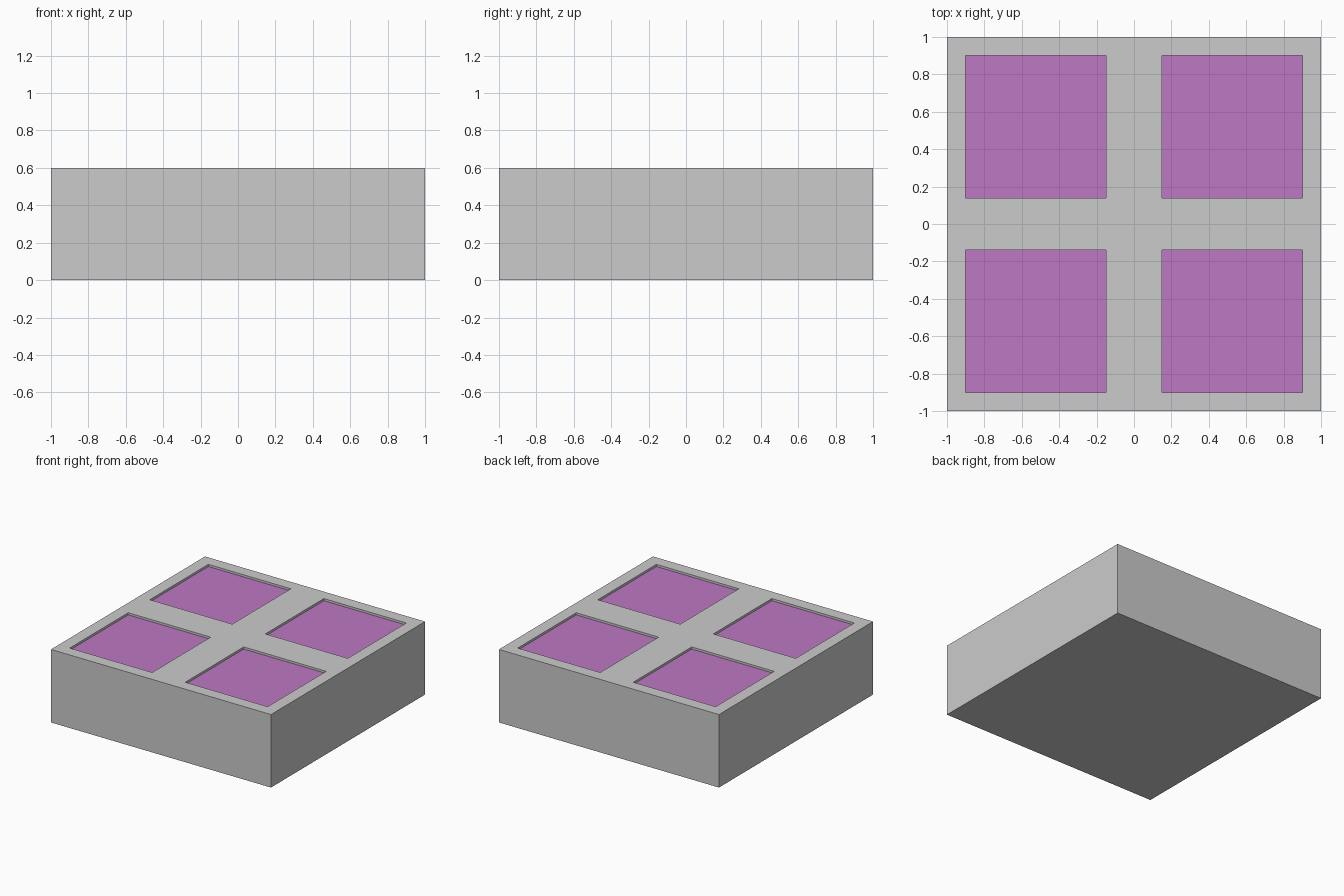
import bpy, bmesh

if "Cube" in bpy.data.objects:
    bpy.data.objects.remove(bpy.data.objects["Cube"])

HEIGHT, DEPTH = 0.6, 0.02
INNER_X, INNER_Y, OUTER = 0.15, 0.14, 0.9

purple = bpy.data.materials.new("purple")
purple.diffuse_color = (0.51, 0.19, 0.55, 1)
purple.use_nodes = True
purple.node_tree.nodes["Principled BSDF"].inputs["Base Color"].default_value = purple.diffuse_color


def box(bm, x0, x1, y0, y1, z0, z1):
    made = bmesh.ops.create_cube(bm, size=1)["verts"]
    for v in made:
        v.co.x = x1 if v.co.x > 0 else x0
        v.co.y = y1 if v.co.y > 0 else y0
        v.co.z = z1 if v.co.z > 0 else z0


def finish(name, bm):
    mesh = bpy.data.meshes.new(name)
    bm.to_mesh(mesh)
    bm.free()
    obj = bpy.data.objects.new(name, mesh)
    bpy.context.collection.objects.link(obj)
    return obj


def quadrants():
    for sx in (-1, 1):
        for sy in (-1, 1):
            xs = sorted((sx * INNER_X, sx * OUTER))
            ys = sorted((sy * INNER_Y, sy * OUTER))
            yield (*xs, *ys)


# Solid slab
bm = bmesh.new()
box(bm, -1, 1, -1, 1, 0, HEIGHT)
slab = finish("slab", bm)

# Cutter for the four shallow recesses
bm = bmesh.new()
for q in quadrants():
    box(bm, *q, HEIGHT - DEPTH, HEIGHT + 0.1)
cutter = finish("recess_cutter", bm)
cutter.hide_render = True
cutter.hide_viewport = True
cut = slab.modifiers.new("recesses", "BOOLEAN")
cut.operation = "DIFFERENCE"
cut.solver = "EXACT"
cut.object = cutter

# Purple panels lying on the recess floors
for i, (x0, x1, y0, y1) in enumerate(quadrants()):
    bm = bmesh.new()
    z = HEIGHT - DEPTH + 0.002
    bm.faces.new([bm.verts.new(p) for p in
                  ((x0, y0, z), (x1, y0, z), (x1, y1, z), (x0, y1, z))])
    panel = finish(f"panel_{i + 1}", bm)
    panel.data.materials.append(purple)
